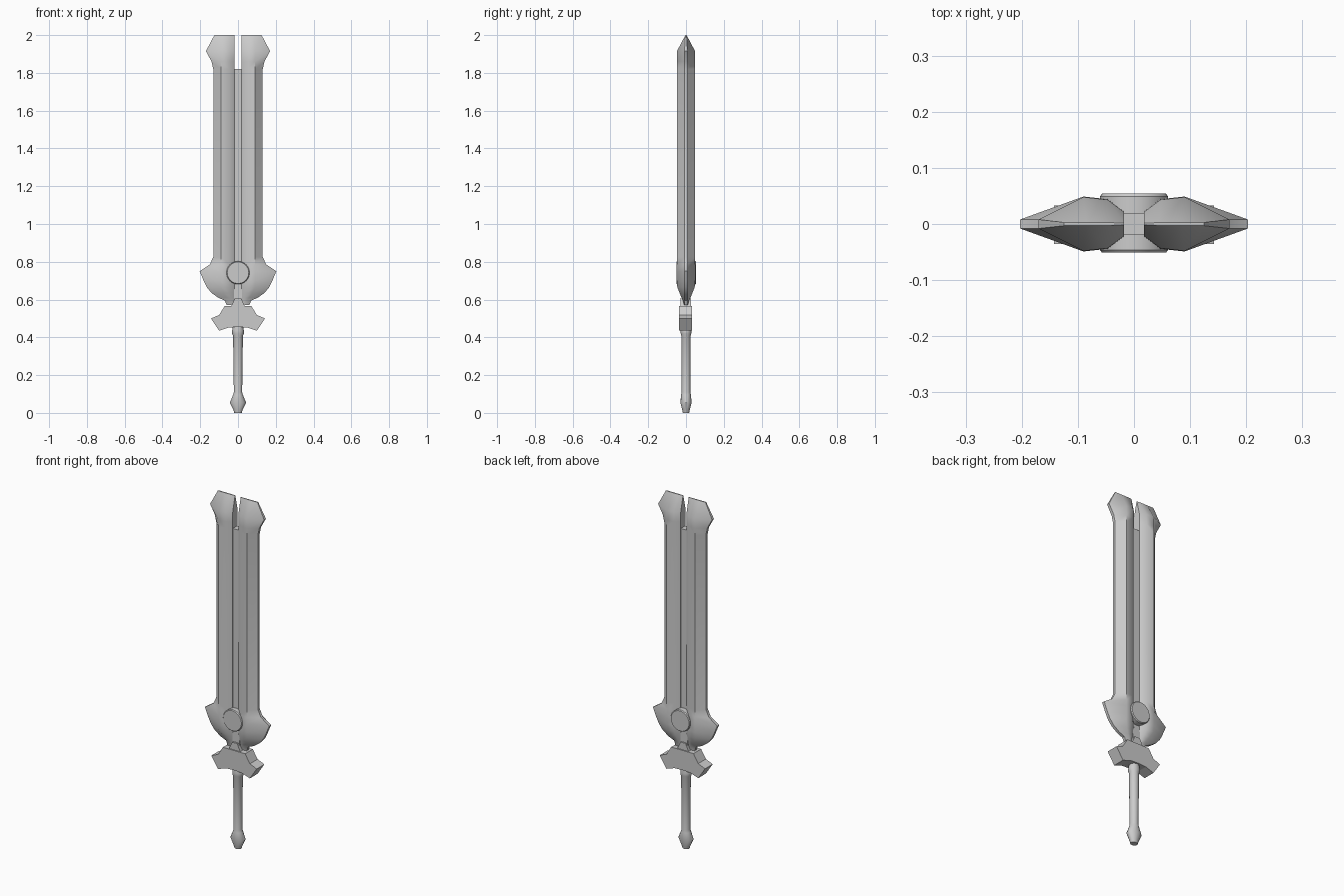
import bpy, bmesh
from math import radians, sin, cos, tau

cube = bpy.data.objects.get("Cube")
if cube:
    bpy.data.objects.remove(cube, do_unlink=True)

steel = bpy.data.materials.new("plain grey")
steel.use_nodes = True
steel.diffuse_color = (0.6, 0.6, 0.6, 1)
steel.node_tree.nodes["Principled BSDF"].inputs["Base Color"].default_value = (0.6, 0.6, 0.6, 1)


def finish(name, bm, smooth=None):
    bmesh.ops.recalc_face_normals(bm, faces=bm.faces)
    mesh = bpy.data.meshes.new(name)
    bm.to_mesh(mesh)
    bm.free()
    mesh.materials.append(steel)
    obj = bpy.data.objects.new(name, mesh)
    bpy.context.collection.objects.link(obj)
    if smooth:
        bpy.ops.object.select_all(action='DESELECT')
        obj.select_set(True)
        bpy.context.view_layer.objects.active = obj
        bpy.ops.object.shade_smooth_by_angle(angle=radians(smooth))
    return obj


def loft(name, rings, smooth):
    """Skin a stack of closed rings and cap both ends."""
    bm = bmesh.new()
    rows = [[bm.verts.new(p) for p in ring] for ring in rings]
    n = len(rows[0])
    for a, b in zip(rows, rows[1:]):
        for i in range(n):
            j = (i + 1) % n
            bm.faces.new((a[i], a[j], b[j], b[i]))
    bm.faces.new(rows[0])
    bm.faces.new(rows[-1])
    return finish(name, bm, smooth)


def plate(name, half, y0, y1):
    """Extrude a left-right symmetric outline from y0 to y1."""
    outline = half + [(-x, z) for x, z in reversed(half) if x > 0]
    return loft(name, [[(x, y, z) for x, z in outline] for y in (y0, y1)], None)


# Blade halves: height, outer edge, ridge position, half thickness
stations = [
    (0.57, 0.06, 0.04, 0.010), (0.595, 0.07, 0.045, 0.016),
    (0.61, 0.105, 0.06, 0.024), (0.635, 0.14, 0.075, 0.034),
    (0.665, 0.165, 0.09, 0.046), (0.70, 0.182, 0.09, 0.049),
    (0.75, 0.203, 0.09, 0.049), (0.785, 0.15, 0.09, 0.049),
    (0.825, 0.131, 0.09, 0.048), (1.82, 0.131, 0.09, 0.048),
    (1.86, 0.14, 0.09, 0.048), (1.915, 0.17, 0.09, 0.048),
    (2.0, 0.125, 0.085, 0.003)]
GAP = 0.018


def blade_ring(side, z, outer, ridge, t):
    edge = min(0.008, t)
    mid = GAP + 0.4 * (ridge - GAP)
    front = [(outer, edge), (ridge, t), (mid, 0.9 * t), (GAP, 0.45 * t)]
    section = front + [(x, -y) for x, y in reversed(front)]
    return [(side * x, y, z) for x, y in section]


for side, name in ((1, "left_blade"), (-1, "right_blade")):
    loft(name, [blade_ring(side, *s) for s in stations], 40)

# Recessed web joining the halves below the tip slot
plate("blade_web", [(0, 0.57), (0.022, 0.57), (0.022, 1.82), (0, 1.82)], -0.02, 0.02)


def disc(y, r, n=32):
    return [(r * cos(i * tau / n), y, 0.742 + r * sin(i * tau / n)) for i in range(n)]


# Round boss through the blade
loft("round_boss", [disc(-0.051, 0.057), disc(-0.046, 0.061),
                    disc(0.049, 0.061), disc(0.054, 0.057)], 30)

# Crossguard with a centre prong
plate("crossguard", [(0, 0.455), (0.05, 0.452), (0.10, 0.435), (0.143, 0.50),
                     (0.10, 0.518), (0.07, 0.567), (0.035, 0.567), (0, 0.567)],
      -0.036, 0.033)
plate("guard_prong", [(0, 0.55), (0.04, 0.55), (0.035, 0.567), (0.016, 0.608),
                      (0, 0.608)], -0.03, 0.027)

# Handle and flattened pommel: height, half width, half depth
grip = [(0, 0.02, 0.017), (0.015, 0.024, 0.02), (0.055, 0.043, 0.03),
        (0.095, 0.026, 0.026), (0.11, 0.022, 0.023), (0.41, 0.026, 0.025),
        (0.42, 0.031, 0.028), (0.435, 0.031, 0.028), (0.46, 0.026, 0.025)]
loft("handle", [[(rx * cos(i * tau / 16), ry * sin(i * tau / 16), z)
                 for i in range(16)] for z, rx, ry in grip], 40)
